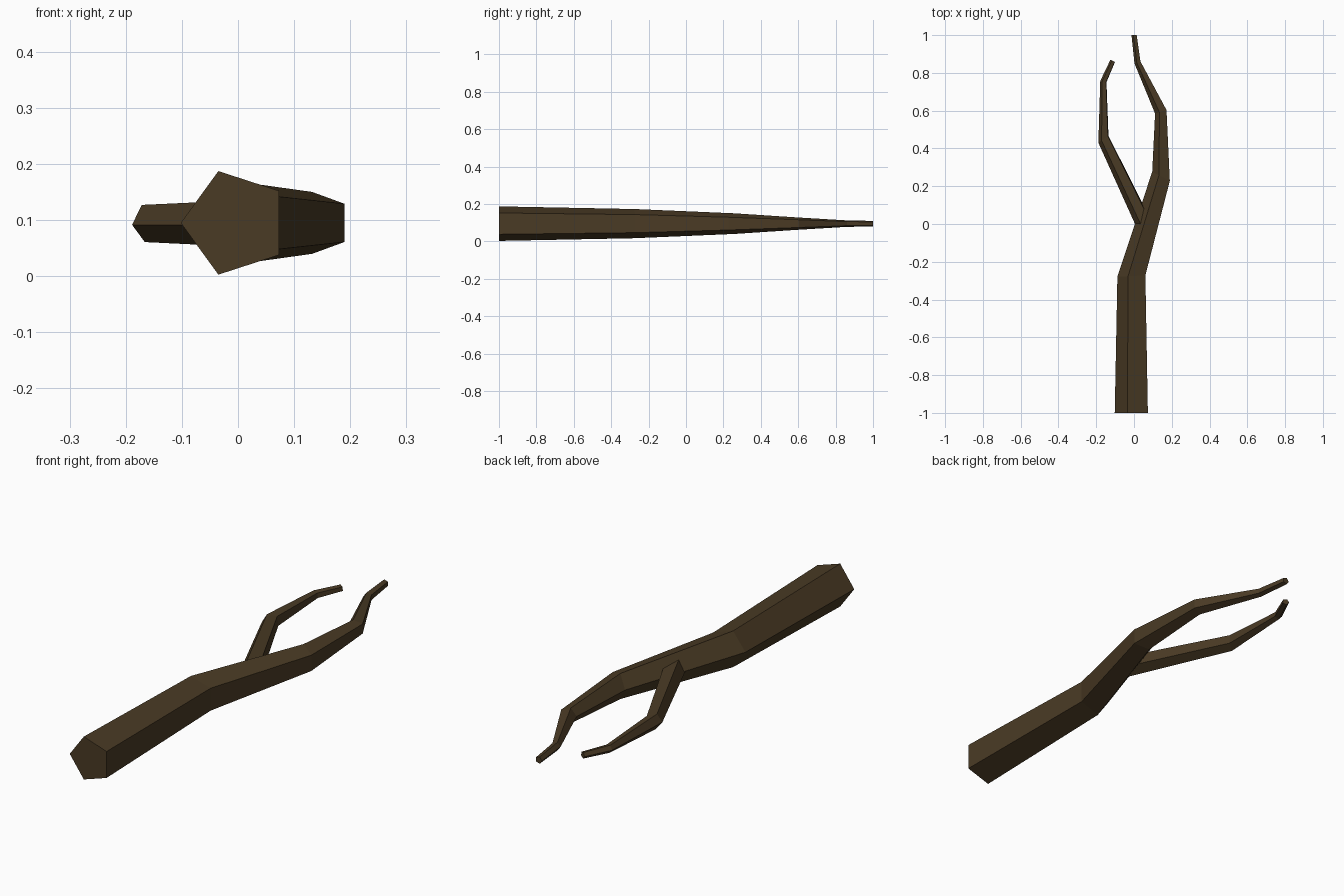
import bpy
import bmesh
from math import sin, cos, pi

cube = bpy.data.objects.get("Cube")
if cube:
    bpy.data.objects.remove(cube)

bark = bpy.data.materials.new("dark_brown_bark")
bark.use_nodes = True
colour = (0.068, 0.043, 0.018, 1)
bark.diffuse_color = colour
bark.node_tree.nodes["Principled BSDF"].inputs["Base Color"].default_value = colour

SIDES = 5
MID_Z = 0.095


def limb(name, rings, twist=0.0):
    """Loft pentagons along a path; each ring is (x, y, radius, turn about z)."""
    bm = bmesh.new()
    loops = []
    for x, y, r, turn in rings:
        loop = []
        for i in range(SIDES):
            a = pi + twist + 2 * pi * i / SIDES
            u = r * cos(a)
            loop.append(bm.verts.new((x + u * cos(turn), y + u * sin(turn),
                                      MID_Z + r * sin(a))))
        loops.append(loop)
    for low, high in zip(loops, loops[1:]):
        for i in range(SIDES):
            j = (i + 1) % SIDES
            bm.faces.new((low[i], low[j], high[j], high[i]))
    bm.faces.new(loops[0])
    bm.faces.new(loops[-1])
    bmesh.ops.recalc_face_normals(bm, faces=bm.faces[:])
    mesh = bpy.data.meshes.new(name)
    bm.to_mesh(mesh)
    bm.free()
    mesh.materials.append(bark)
    bpy.context.collection.objects.link(bpy.data.objects.new(name, mesh))


# Main stem, thick end at the front, bending to a thin tip
limb("main_branch", [
    (-0.005, -1.0, 0.097, 0),
    (-0.006, -0.275, 0.082, 0.05),
    (0.148, 0.25, 0.058, -0.48),
    (0.145, 0.595, 0.035, 0.3),
    (0.02, 0.856, 0.0185, 0.3),
    (0.002, 1.0, 0.0153, 0),
])

# Side twig, rooted inside the main stem
limb("side_twig", [
    (0.055, 0.0, 0.0455, 0.44),
    (-0.16, 0.45, 0.035, 0.6),
    (-0.161, 0.754, 0.018, -0.2),
    (-0.112, 0.863, 0.0145, -0.45),
], twist=0.1)
